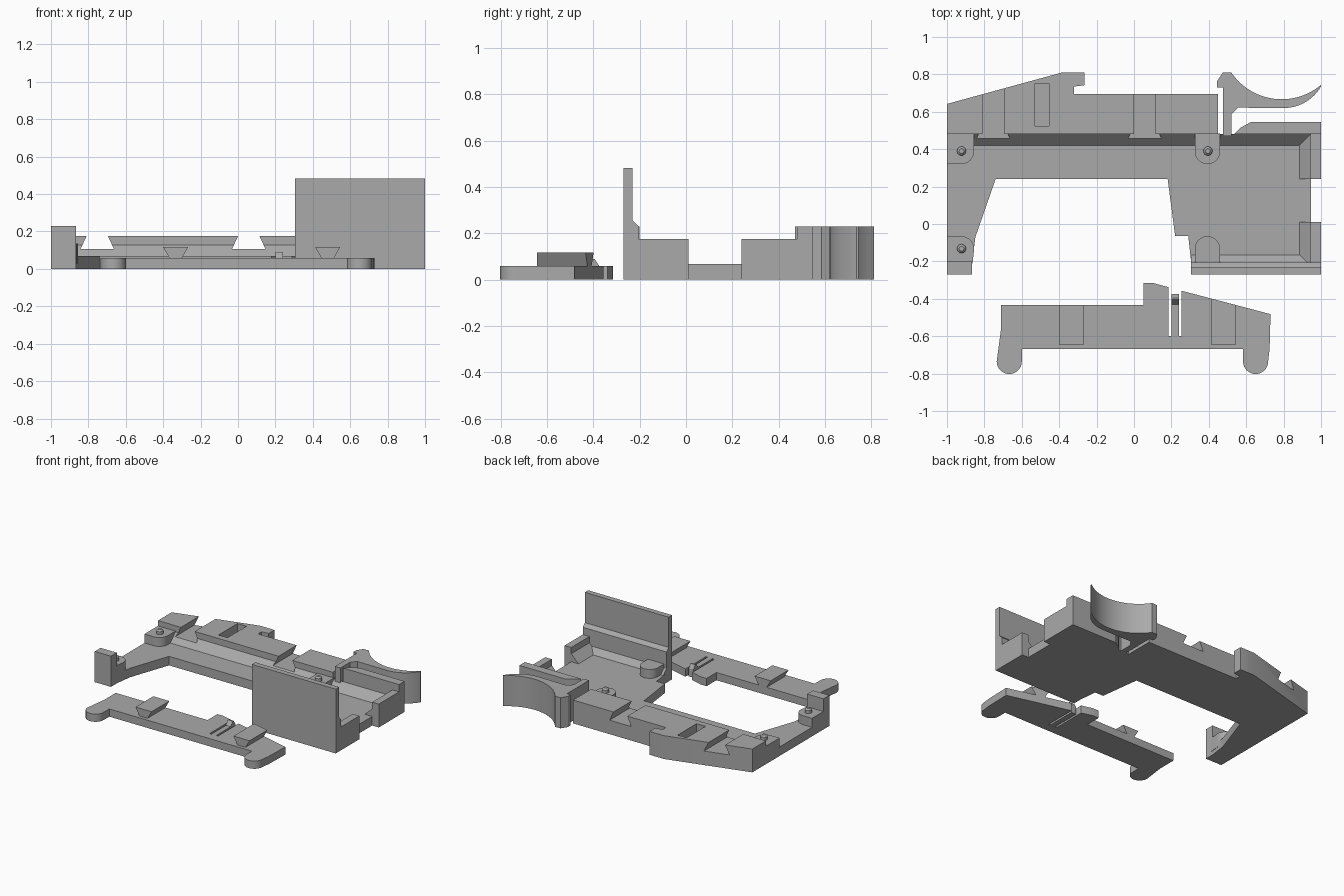
import bpy, bmesh, math
from mathutils import Vector

if "Cube" in bpy.data.objects:
    bpy.data.objects.remove(bpy.data.objects["Cube"])

grey = bpy.data.materials.new("plain grey")
grey.diffuse_color = (0.4, 0.4, 0.4, 1)
grey.use_nodes = True
grey.node_tree.nodes["Principled BSDF"].inputs["Base Color"].default_value = grey.diffuse_color


def prism(name, pts, lo, hi, axis="z"):
    """Extrude an outline: axis z takes (x, y), axis x takes (y, z), axis y takes (x, z)."""
    place = {"z": lambda a, b, h: (a, b, h),
             "x": lambda a, b, h: (h, a, b),
             "y": lambda a, b, h: (a, h, b)}[axis]
    bm = bmesh.new()
    face = bm.faces.new([bm.verts.new(place(a, b, lo)) for a, b in pts])
    new = bmesh.ops.extrude_face_region(bm, geom=[face])["geom"]
    shift = Vector(place(0, 0, hi - lo))
    bmesh.ops.translate(bm, vec=shift, verts=[v for v in new if isinstance(v, bmesh.types.BMVert)])
    bmesh.ops.recalc_face_normals(bm, faces=bm.faces)
    me = bpy.data.meshes.new(name)
    bm.to_mesh(me)
    bm.free()
    me.materials.append(grey)
    ob = bpy.data.objects.new(name, me)
    bpy.context.collection.objects.link(ob)
    return ob


def rect(x0, x1, y0, y1):
    return [(x0, y0), (x1, y0), (x1, y1), (x0, y1)]


def arc(cx, cy, r, a0, a1, n=12):
    angles = [math.radians(a0 + (a1 - a0) * i / n) for i in range(n + 1)]
    return [(cx + r * math.cos(a), cy + r * math.sin(a)) for a in angles]


def combine(body, others, operation):
    """Fold other solids into body and remove them."""
    for other in others:
        mod = body.modifiers.new("join", "BOOLEAN")
        mod.operation, mod.solver, mod.object = operation, "EXACT", other
        bpy.context.view_layer.update()
        me = bpy.data.meshes.new_from_object(
            body.evaluated_get(bpy.context.evaluated_depsgraph_get()))
        body.modifiers.clear()
        body.data = me
        bpy.data.objects.remove(other)


def finish(ob):
    bpy.ops.object.select_all(action="DESELECT")
    ob.select_set(True)
    bpy.context.view_layer.objects.active = ob
    bpy.ops.object.shade_smooth_by_angle(angle=math.radians(25))


FLOOR, RAIL, TALL, STRAP = 0.068, 0.175, 0.23, 0.058

# ---- main frame: floor plate with its open bay and right side notch
frame = prism("frame", [
    (-1, -0.27), (-0.865, -0.27), (-0.865, -0.2), (-0.848, -0.07), (-0.74, 0.24),
    (0.18, 0.24), (0.22, -0.065), (0.29, -0.065), (0.305, -0.2), (0.305, -0.27),
    (1, -0.27), (1, 0.01), (0.945, 0.01), (0.945, 0.24), (1, 0.24), (1, 0.48),
    (-1, 0.48)], 0, FLOOR)

# rear rail with slanted left end
rail = prism("rail", [
    (-1, 0.48), (0.45, 0.48), (0.45, 0.695), (-0.32, 0.695), (-0.32, 0.735),
    (-0.265, 0.742), (-0.265, 0.81), (-0.385, 0.81), (-1, 0.642)], 0, RAIL)

# sloped fillets along the inner edges
ramp_rear = prism("ramp_rear", [(0.42, 0), (0.48, 0), (0.48, 0.128), (0.42, FLOOR)], -1, 1, "x")
ramp_right = [prism("ramp_right", [(0.885, 0), (0.95, 0), (0.95, 0.128), (0.945, 0.128),
                                   (0.885, FLOOR)], a, b, "y")
              for a, b in ((0.24, 0.48), (-0.22, 0.01))]
ramp_front = prism("ramp_front", [(-0.165, 0), (-0.22, 0), (-0.22, 0.108), (-0.205, 0.108),
                                  (-0.165, FLOOR)], 0.305, 0.95, "x")

# corner blocks, corner post and tall front wall
blocks = [prism("side_block", rect(0.945, 1, a, b), 0, RAIL)
          for a, b in ((0.24, 0.485), (-0.22, 0.01))]
rear_block = prism("rear_block", [(0.535, 0.48), (1, 0.48), (1, 0.545), (0.625, 0.545),
                                  (0.57, 0.515)], 0, TALL)
post = prism("post", rect(-1, -0.865, -0.27, -0.2), 0, TALL)
wall = prism("front_wall", [(-0.27, 0), (-0.205, 0), (-0.205, TALL), (-0.23, 0.255),
                            (-0.23, 0.482), (-0.27, 0.482)], 0.305, 1, "x")

# curved spring clip on a thin stem
clip = prism("clip", [(0.475, 0.47), (0.52, 0.47), (0.52, 0.585), (0.555, 0.622)]
             + arc(0.8, 0.851, 0.231, -90, -30)
             + arc(0.79, 0.993, 0.326, -50, -146, 24)
             + [(0.475, 0.81), (0.445, 0.765), (0.445, 0.73), (0.475, 0.73)], 0, TALL)

combine(frame, [rail, ramp_rear, ramp_front] + ramp_right + blocks
        + [rear_block, post, wall, clip], "UNION")

# dovetail notches across the rail, and a pocket
cuts = [prism("notch", [(a - 0.032, 0.105), (b + 0.032, 0.105), (b, RAIL),
                        (b, 0.3), (a, 0.3), (a, RAIL)], 0.43, 0.85, "y")
        for a, b in ((-0.81, -0.695), (0.0, 0.115))]
cuts.append(prism("pocket", rect(-0.53, -0.455, 0.525, 0.75), FLOOR, 0.3))
combine(frame, cuts, "DIFFERENCE")

# round-ended pads
PAD = 0.135
pads = [
    prism("pad", [(-1, 0.485), (-1, 0.32)] + arc(-0.925, 0.39, 0.07, -90, 0)
          + [(-0.855, 0.485)], 0.03, PAD),
    prism("pad", [(-1, -0.21), (-0.863, -0.21), (-0.855, -0.135)]
          + arc(-0.925, -0.135, 0.07, 5, 90) + [(-1, -0.065)], 0.03, PAD),
    prism("pad", [(0.46, 0.485), (0.325, 0.485)]
          + arc(0.3925, 0.3875, 0.0675, 180, 360, 20), 0.03, PAD),
    prism("pad", [(0.325, -0.21), (0.46, -0.21)]
          + arc(0.3925, -0.1325, 0.0675, 0, 180, 20), 0.03, PAD)]
combine(frame, pads, "UNION")
finish(frame)

# locating pins with tapered tops
for px, py in ((-0.922, 0.39), (-0.922, -0.132), (0.395, 0.39)):
    bm = bmesh.new()
    rings = [[bm.verts.new((px + x, py + y, z)) for x, y in arc(0, 0, r, 0, 345, 23)]
             for r, z in ((0.024, PAD), (0.024, PAD + 0.022), (0.013, PAD + 0.033))]
    for low, high in zip(rings, rings[1:]):
        for i in range(24):
            j = (i + 1) % 24
            bm.faces.new((low[i], low[j], high[j], high[i]))
    bm.faces.new(rings[-1])
    me = bpy.data.meshes.new("pin")
    bm.to_mesh(me)
    bm.free()
    me.materials.append(grey)
    pin = bpy.data.objects.new("pin", me)
    bpy.context.collection.objects.link(pin)
    finish(pin)

# ---- separate strap with rounded feet and a slot
strap = prism("strap", [
    (-0.712, -0.432), (0.05, -0.432), (0.05, -0.315), (0.1, -0.315), (0.185, -0.338),
    (0.185, -0.6), (0.255, -0.6), (0.255, -0.357), (0.73, -0.482), (0.725, -0.67)]
    + arc(0.65, -0.735, 0.067, 0, -180, 20) + [(0.583, -0.668), (-0.6, -0.668)]
    + arc(-0.667, -0.735, 0.067, 0, -180, 20) + [(-0.712, -0.57)], 0, STRAP)

# dovetail keys on the strap
keys = [prism("key", [(a + 0.033, 0.03), (b - 0.033, 0.03), (b - 0.033, STRAP),
                      (b, 0.116), (a, 0.116), (a + 0.033, STRAP)], -0.643, back, "y")
        for a, b, back in ((-0.4, -0.267, -0.432), (0.413, 0.546, -0.35))]
trim = prism("trim", [(0.255, -0.357), (0.73, -0.482), (0.73, -0.2), (0.255, -0.2)], -0.1, 0.3)
combine(keys[1], [trim], "DIFFERENCE")

# springy tongue with a hooked tip
tongue = prism("tongue", [(-0.61, 0), (-0.375, 0), (-0.375, 0.06), (-0.395, 0.09),
                          (-0.405, 0.09), (-0.43, STRAP), (-0.61, STRAP)], 0.2, 0.24, "x")
combine(strap, keys + [tongue], "UNION")
finish(strap)
